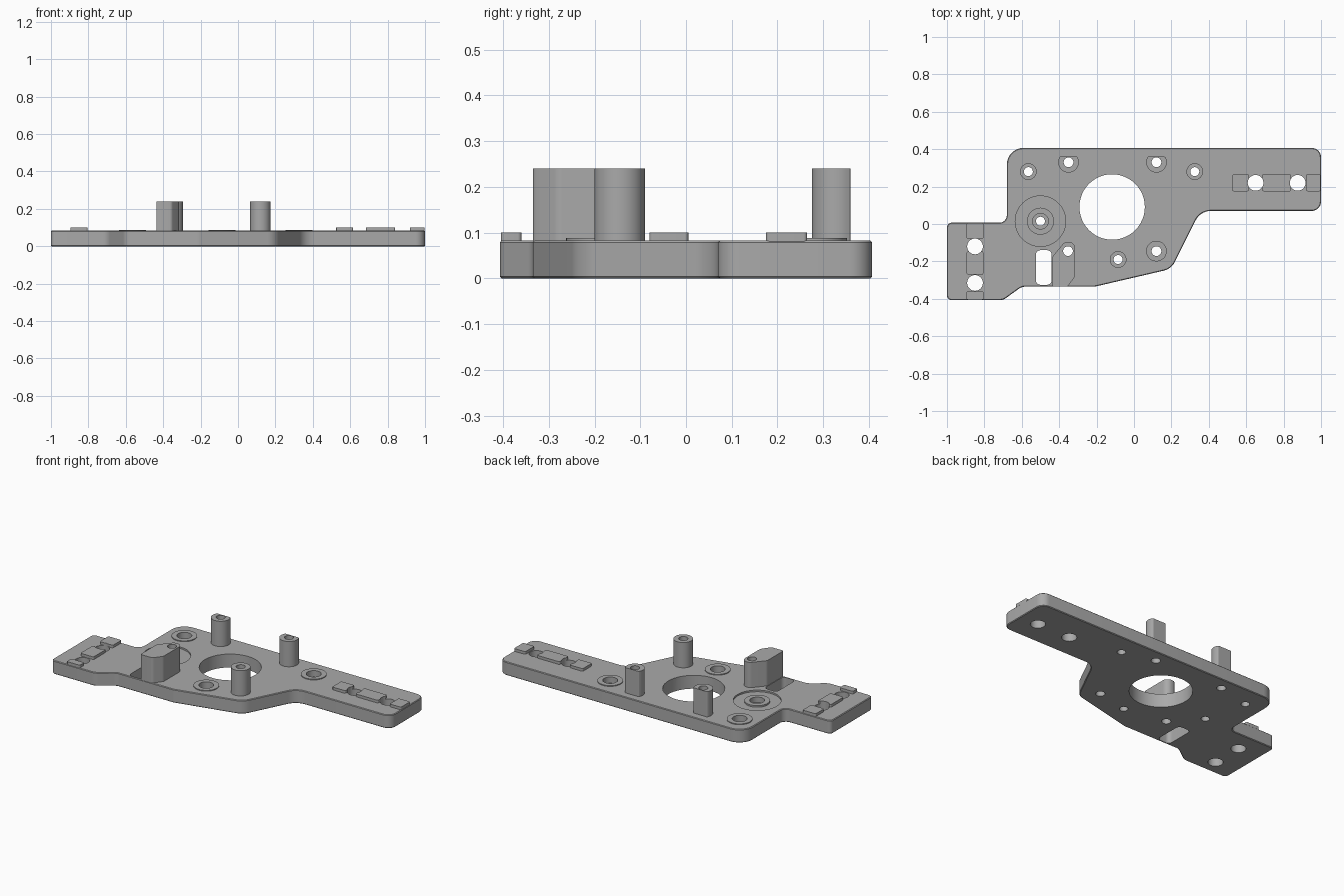
import bpy, bmesh, math
from mathutils import Vector

if "Cube" in bpy.data.objects:
    bpy.data.objects.remove(bpy.data.objects["Cube"])

TOP = 0.083          # plate thickness
POST_TOP = 0.24
RAIL_TOP = 0.10

grey = bpy.data.materials.new("machined grey")
grey.diffuse_color = (0.4, 0.4, 0.4, 1)
grey.use_nodes = True
grey.node_tree.nodes["Principled BSDF"].inputs["Base Color"].default_value = grey.diffuse_color


def fillet(points, steps=8):
    """Round each (x, y, radius) corner of a closed outline."""
    out = []
    n = len(points)
    for i, (x, y, r) in enumerate(points):
        p = Vector((x, y))
        a = (Vector(points[i - 1][:2]) - p).normalized()
        b = (Vector(points[(i + 1) % n][:2]) - p).normalized()
        if r == 0:
            out.append(p)
            continue
        half = a.angle(b) / 2
        c = p + (a + b).normalized() * (r / math.sin(half))
        s = p + a * (r / math.tan(half)) - c
        e = p + b * (r / math.tan(half)) - c
        a0 = math.atan2(s.y, s.x)
        d = (math.atan2(e.y, e.x) - a0 + math.pi) % (2 * math.pi) - math.pi
        out += [c + r * Vector((math.cos(a0 + d * k / steps), math.sin(a0 + d * k / steps)))
                for k in range(steps + 1)]
    return out


def circle(x, y, r, n=48):
    return [Vector((x + r * math.cos(2 * math.pi * k / n), y + r * math.sin(2 * math.pi * k / n)))
            for k in range(n)]


def rect(x0, x1, y0, y1, r=0.0):
    return fillet([(x0, y0, r), (x1, y0, r), (x1, y1, r), (x0, y1, r)])


def prism(name, outline, z0, z1, chamfer=0.0):
    bm = bmesh.new()
    base = bm.faces.new([bm.verts.new((p.x, p.y, z0)) for p in outline])
    ext = bmesh.ops.extrude_face_region(bm, geom=[base])
    bmesh.ops.translate(bm, vec=(0, 0, z1 - z0),
                        verts=[v for v in ext["geom"] if isinstance(v, bmesh.types.BMVert)])
    bmesh.ops.recalc_face_normals(bm, faces=bm.faces)
    if chamfer:
        rims = [e for e in bm.edges if abs(e.verts[0].co.z - e.verts[1].co.z) < 1e-6]
        bmesh.ops.bevel(bm, geom=rims, offset=chamfer, segments=1, affect='EDGES')
    me = bpy.data.meshes.new(name)
    bm.to_mesh(me)
    bm.free()
    me.materials.append(grey)
    ob = bpy.data.objects.new(name, me)
    bpy.context.collection.objects.link(ob)
    return ob


def cut(ob, outline, z0, z1):
    cutter = prism("cutter", outline, z0, z1)
    cutter.hide_render = True
    mod = ob.modifiers.new("cut", 'BOOLEAN')
    mod.operation, mod.solver, mod.object = 'DIFFERENCE', 'EXACT', cutter
    bpy.context.view_layer.objects.active = ob
    bpy.ops.object.modifier_apply(modifier=mod.name)
    bpy.data.objects.remove(cutter)


def drill(ob, x, y, r, z0=-0.1, z1=0.4):
    cut(ob, circle(x, y, r), z0, z1)


# Base plate
plate = prism("base_plate", fillet([
    (-0.68, 0.407, 0.09), (-0.68, 0.007, 0.04), (-1, 0.007, 0.025), (-1, -0.407, 0.025),
    (-0.7, -0.407, 0.06), (-0.6, -0.335, 0.06), (-0.21, -0.335, 0.08), (0.2, -0.24, 0.09),
    (0.355, 0.07, 0.09), (1, 0.07, 0.05), (1, 0.407, 0.05)]), 0, TOP, 0.004)
drill(plate, -0.117, 0.091, 0.175)                          # central bore
cut(plate, rect(-0.525, -0.44, -0.325, -0.14, 0.025), -0.1, 0.2)   # slot
drill(plate, -0.5, 0.015, 0.135, TOP - 0.01)                # round recess
parts = [plate]

# Counterbored screw bosses
for i, (x, y, z0, z1) in enumerate([(-0.565, 0.28, TOP, 0.088), (0.325, 0.28, TOP, 0.088),
                                    (-0.085, -0.19, TOP, 0.088), (-0.5, 0.015, TOP - 0.01, TOP)]):
    boss = prism(f"screw_boss_{i + 1}", circle(x, y, 0.072), z0 - 0.002, z1)
    for ob in (plate, boss):
        drill(ob, x, y, 0.042, 0.05)
        drill(ob, x, y, 0.024)
    parts.append(boss)

# Standing posts, the rear pair flattened at the back
posts = [(-0.35, 0.33, 0.36), (0.12, 0.33, 0.36), (0.12, -0.145, 1)]
for i, (x, y, flat) in enumerate(posts):
    outline = [Vector((p.x, min(p.y, flat))) for p in circle(x, y, 0.055)]
    clean = [p for k, p in enumerate(outline)
             if not (p.y == flat and outline[k - 1].y == flat
                     and outline[(k + 1) % len(outline)].y == flat)]
    post = prism(f"post_{i + 1}", clean, TOP - 0.002, POST_TOP)
    for ob in (plate, post):
        drill(ob, x, y, 0.026)
    parts.append(post)

# Block-shaped post beside the slot
block = prism("block_post", fillet([
    (-0.437, -0.335, 0.01), (-0.355, -0.335, 0.02), (-0.315, -0.28, 0.03),
    (-0.315, -0.095, 0.035), (-0.37, -0.095, 0.03), (-0.437, -0.175, 0.03)]),
    TOP - 0.002, POST_TOP)
for ob in (plate, block):
    drill(ob, -0.353, -0.145, 0.026)
parts.append(block)

# Raised rail pads with mounting holes in the gaps
right_holes = [(0.65, 0.22), (0.875, 0.22)]
left_holes = [(-0.85, -0.12), (-0.85, -0.315)]
for x, y in right_holes + left_holes:
    drill(plate, x, y, 0.042)
pads = [("right_pad", 0.525, 0.615, 0.175, 0.265), ("right_pad", 0.685, 0.84, 0.175, 0.265),
        ("right_pad", 0.92, 0.998, 0.175, 0.265), ("left_pad", -0.895, -0.805, -0.405, -0.36),
        ("left_pad", -0.895, -0.805, -0.27, -0.147), ("left_pad", -0.895, -0.805, -0.08, 0.005)]
for name, x0, x1, y0, y1 in pads:
    pad = prism(name, rect(x0, x1, y0, y1, 0.008), TOP - 0.002, RAIL_TOP)
    for x, y in (right_holes if name == "right_pad" else left_holes):
        drill(pad, x, y, 0.042)
    parts.append(pad)

# Smooth the round walls, keep the edges sharp
bpy.ops.object.select_all(action='DESELECT')
for ob in parts:
    ob.select_set(True)
bpy.context.view_layer.objects.active = plate
bpy.ops.object.shade_smooth_by_angle(angle=math.radians(30))
